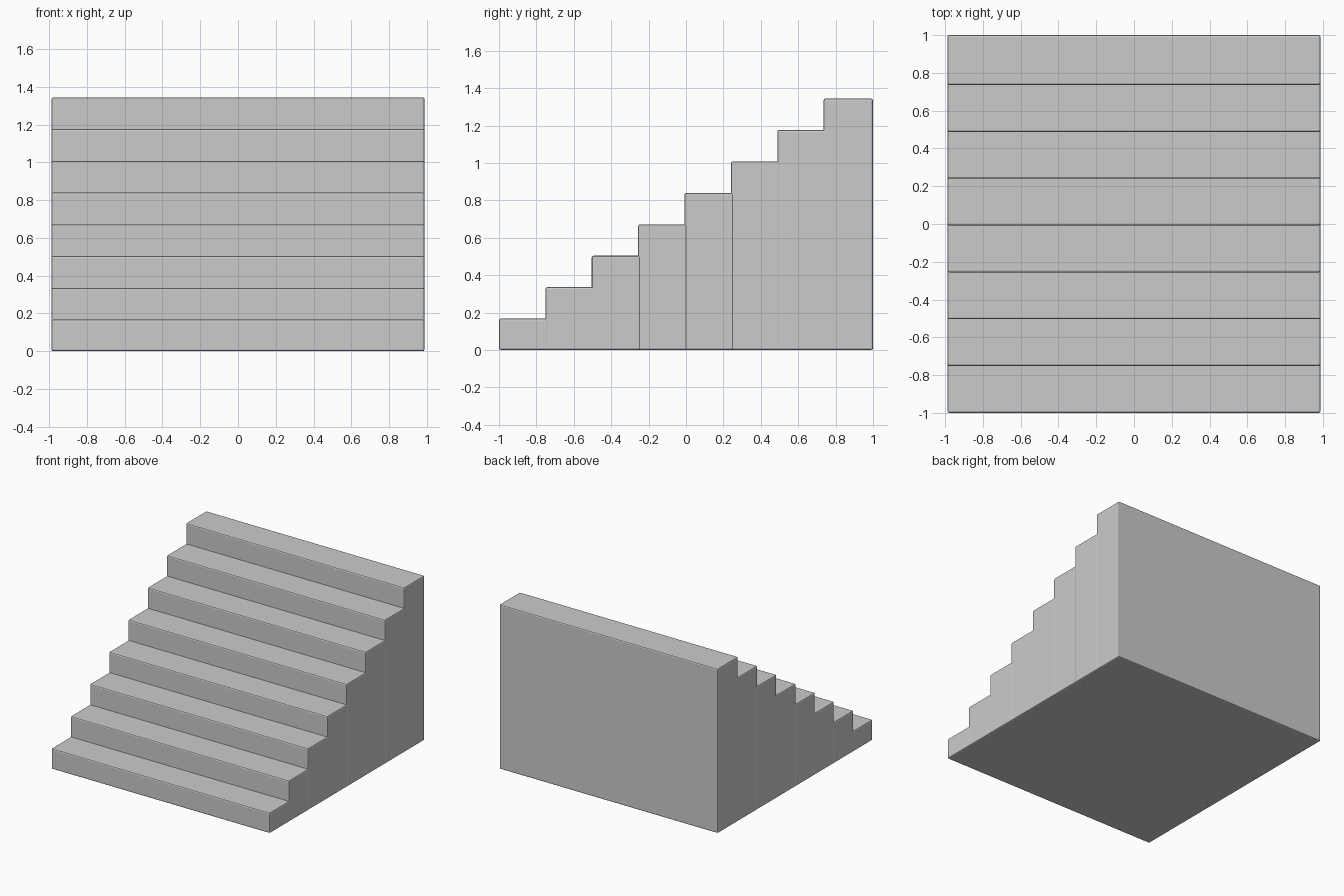
import bpy

if "Cube" in bpy.data.objects:
    bpy.data.objects.remove(bpy.data.objects["Cube"])

STEPS = 8
WIDTH = 1.974     # along x
RUN = 0.248       # spacing between risers
DEPTH = 0.264     # each block tucks slightly under the next
RISE = 0.168


def block(name, y0, height):
    bpy.ops.mesh.primitive_cube_add(size=1, location=(0, y0 + DEPTH / 2, height / 2))
    ob = bpy.context.object
    ob.name = name
    ob.scale = (WIDTH, DEPTH, height)
    bpy.ops.object.transform_apply(location=False, rotation=False, scale=True)
    # softened edges
    bevel = ob.modifiers.new("edge_bevel", 'BEVEL')
    bevel.width = 0.01
    bevel.segments = 2
    return ob


# staircase of full-height blocks rising towards the back
for i in range(STEPS):
    block(f"step_{i + 1}", -1 + i * RUN, RISE * (i + 1))
